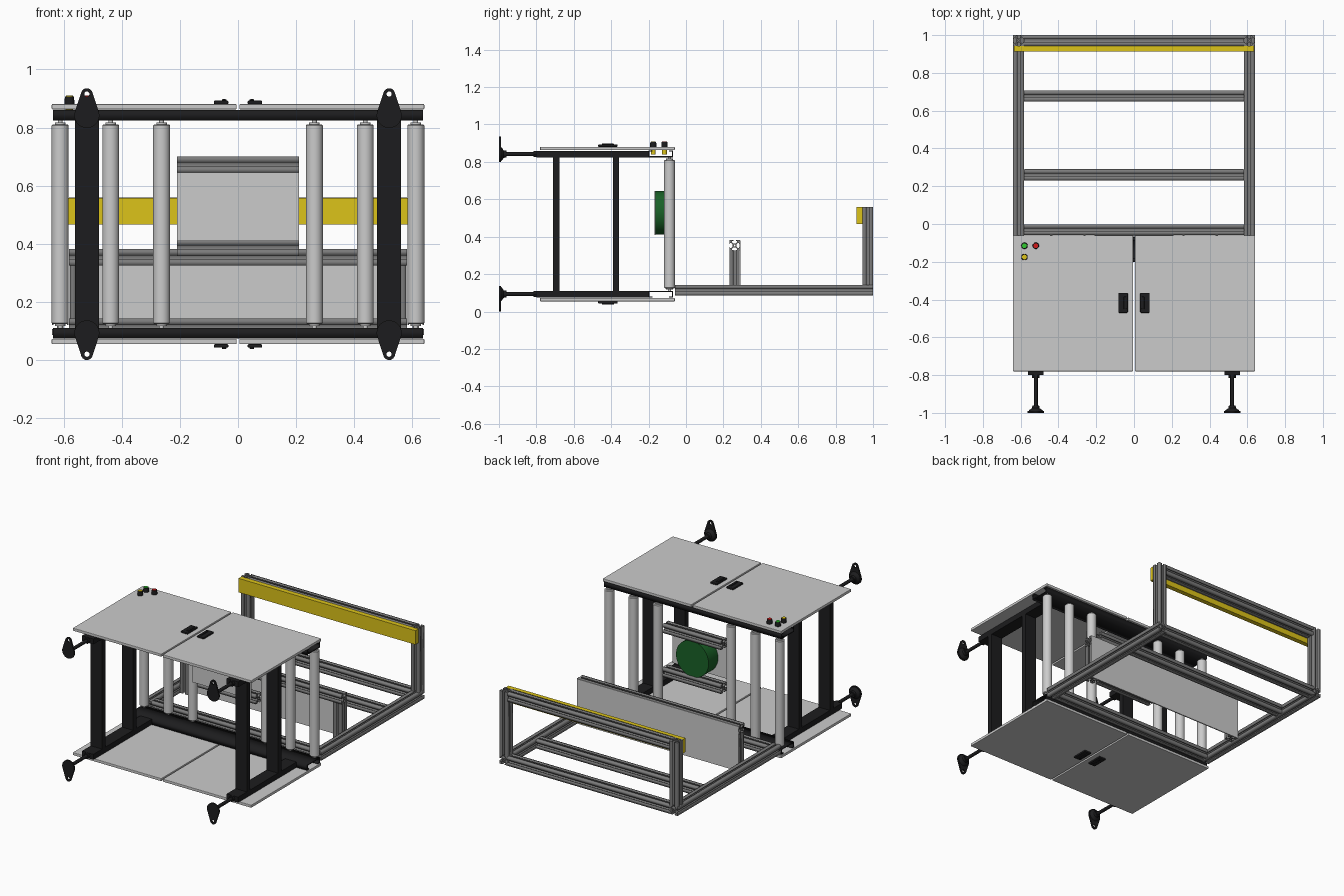
import bpy, bmesh, math
from mathutils import Matrix

if "Cube" in bpy.data.objects:
    bpy.data.objects.remove(bpy.data.objects["Cube"])

ZC = 0.4675  # mid height, the machine is symmetric about it


def material(name, rgb):
    m = bpy.data.materials.new(name)
    m.diffuse_color = (*rgb, 1)
    m.use_nodes = True
    m.node_tree.nodes["Principled BSDF"].inputs["Base Color"].default_value = m.diffuse_color
    return m


BLACK = material("black", (0.012, 0.012, 0.013))
YELLOW = material("yellow", (0.72, 0.55, 0.01))
GREEN = material("green", (0.01, 0.12, 0.02))
LIME = material("lime", (0.03, 0.6, 0.03))
RED = material("red", (0.65, 0.01, 0.01))
ALU = material("aluminium", (0.2, 0.2, 0.2))
AXES = {"x": Matrix(((0, 0, 1), (1, 0, 0), (0, 1, 0))),
        "y": Matrix(((1, 0, 0), (0, 0, -1), (0, 1, 0))),
        "z": Matrix.Identity(3)}


def add(name, mesh, mat=None):
    ob = bpy.data.objects.new(name, mesh)
    bpy.context.collection.objects.link(ob)
    if mat:
        mesh.materials.append(mat)
    return ob


def box(name, x, y, z, mat=None, bevel=0):
    bm = bmesh.new()
    bmesh.ops.create_cube(bm, size=1)
    for v in bm.verts:
        v.co = [lo + (hi - lo) * (c + 0.5) for (lo, hi), c in zip((x, y, z), v.co)]
    if bevel:
        bmesh.ops.bevel(bm, geom=bm.edges[:], offset=bevel, segments=2, affect="EDGES", profile=0.5)
    me = bpy.data.meshes.new(name)
    bm.to_mesh(me)
    bm.free()
    return add(name, me, mat)


def ring(u, v, r, n=24):
    return [(u + r * math.cos(2 * math.pi * i / n), v + r * math.sin(2 * math.pi * i / n)) for i in range(n)]


def extrude(name, loops, axis, lo, hi, at=(0, 0), mat=None):
    """Filled 2D loops (holes allowed) swept along a world axis from lo to hi."""
    cu = bpy.data.curves.new(name, "CURVE")
    cu.dimensions, cu.fill_mode, cu.extrude = "2D", "BOTH", (hi - lo) / 2
    for loop in loops:
        s = cu.splines.new("POLY")
        s.points.add(len(loop) - 1)
        for p, (u, v) in zip(s.points, loop):
            p.co = (u + at[0], v + at[1], 0, 1)
        s.use_cyclic_u = True
    tmp = bpy.data.objects.new(name, cu)
    me = bpy.data.meshes.new_from_object(tmp)
    bpy.data.objects.remove(tmp)
    mid = (lo + hi) / 2
    off = {"x": (mid, 0, 0), "y": (0, mid, 0), "z": (0, 0, mid)}[axis]
    me.transform(Matrix.Translation(off) @ AXES[axis].to_4x4())
    return add(name, me, mat)


def turned(name, profile, axis, at, mat=None, n=32):
    """Solid of revolution: profile is (position along axis, radius) pairs."""
    bm = bmesh.new()
    rows = [[bm.verts.new((u, v, t)) for u, v in ring(0, 0, r, n)] for t, r in profile]
    for a, b in zip(rows, rows[1:]):
        for i in range(n):
            bm.faces.new((a[i], a[(i + 1) % n], b[(i + 1) % n], b[i]))
    bm.faces.new(rows[0])
    bm.faces.new(rows[-1])
    rot = Matrix(((1, 0, 0), (0, 0, 1), (0, 1, 0))) if axis == "y" else AXES[axis]
    bmesh.ops.transform(bm, matrix=Matrix.Translation(at) @ rot.to_4x4(), verts=bm.verts)
    bmesh.ops.recalc_face_normals(bm, faces=bm.faces[:])
    me = bpy.data.meshes.new(name)
    bm.to_mesh(me)
    bm.free()
    ob = add(name, me, mat)
    bpy.ops.object.select_all(action="DESELECT")
    ob.select_set(True)
    bpy.context.view_layer.objects.active = ob
    bpy.ops.object.shade_smooth_by_angle(angle=math.radians(35))
    return ob


# T-slot aluminium section: one quarter turned four times, plus a centre bore
H = 0.0285
quarter = [(H, -H), (H, -0.007), (H - 0.005, -0.007), (H - 0.005, -0.014), (H - 0.011, -0.014),
           (0.011, -0.007), (0.011, 0.007), (H - 0.011, 0.014), (H - 0.005, 0.014),
           (H - 0.005, 0.007), (H, 0.007)]
SLOT = []
for c, s in ((1, 0), (0, 1), (-1, 0), (0, -1)):
    SLOT += [(c * u - s * v, s * u + c * v) for u, v in quarter]


def bar(name, axis, lo, hi, at):
    extrude(name, [SLOT, ring(0, 0, 0.005, 12)], axis, lo, hi, at, ALU)


# aluminium outfeed frame
ZR = 0.114
for sx in (-1, 1):
    bar("side_rail", "y", -0.06, 1.0, (sx * 0.611, ZR))
    bar("end_post", "z", 0.142, 0.56, (sx * 0.611, 0.9715))
    bar("panel_post", "z", 0.09, 0.325, (sx * 0.55, 0.26))
for y, z in ((-0.03, ZR), (0.677, ZR), (0.9715, ZR), (0.9715, 0.531), (0.26, 0.353)):
    bar("cross_bar", "x", -0.582, 0.582, (y, z))
box("back_panel", (-0.58, 0.58), (0.285, 0.292), (0.09, 0.38))
box("yellow_light_bar", (-0.635, 0.635), (0.912, 0.943), (0.467, 0.558), YELLOW)

# parts mirrored between the upper and lower side
for s in (-1, 1):
    def zz(a, b):
        return tuple(sorted((ZC + s * a, ZC + s * b)))

    # C-section beam carrying the roller ends, web inwards
    y0, y1, t = -0.2, -0.07, 0.006
    sect = [(y0, .393), (y0, .357), (y1, .357), (y1, .393), (y1 - .02, .393), (y1 - .02, .393 - t),
            (y1 - t, .393 - t), (y1 - t, .357 + t), (y0 + t, .357 + t), (y0 + t, .393 - t),
            (y0 + .02, .393 - t), (y0 + .02, .393)]
    extrude("roller_beam", [[(u, ZC + s * v) for u, v in sect]], "x", -0.637, 0.637, mat=BLACK)
    for sx in (-1, 1):
        box("door", tuple(sorted((sx * 0.005, sx * 0.641))), (-0.78, -0.06), zz(0.395, 0.413), bevel=0.003)
        box("door_handle", tuple(sorted((sx * 0.033, sx * 0.083))), (-0.47, -0.365),
            zz(0.413, 0.425), BLACK, 0.004)
        box("handle_grip", tuple(sorted((sx * 0.04, sx * 0.055))), (-0.45, -0.385),
            zz(0.42, 0.43), BLACK, 0.003)
        xl = (sx * 0.52 - 0.041, sx * 0.52 + 0.041)
        box("leg", xl, (-0.8, -0.2), zz(0.357, 0.392), BLACK)
        # levelling foot with a teardrop bolt-down plate
        zf = ZC + s * 0.374
        R, r, d = 0.043, 0.02, 0.0735
        a = math.acos((R - r) / d)
        tear = [(R * math.sin(w), R * math.cos(w))
                for w in (a + (2 * math.pi - 2 * a) * i / 28 for i in range(29))]
        tear += [(r * math.sin(w), d + r * math.cos(w)) for w in (-a + 2 * a * i / 12 for i in range(13))]
        loops = [[(u, s * v) for u, v in lp] for lp in (tear, ring(0, d, 0.009, 16))]
        extrude("foot_plate", loops, "y", -1.0, -0.99, (sx * 0.52, zf), BLACK)
        turned("foot_hub", [(-0.99, 0.038), (-0.984, 0.034), (-0.975, 0.02), (-0.96, 0.018)], "y",
               (sx * 0.52, 0, zf), BLACK)
        turned("foot_rod", [(-0.96, 0.0105), (-0.79, 0.0105)], "y", (sx * 0.52, 0, zf), BLACK, 20)
        turned("foot_nut", [(-0.815, 0.019), (-0.8, 0.019)], "y", (sx * 0.52, 0, zf), BLACK, 6)

# black cross members tying the two sides together
for sx in (-1, 1):
    for y in (-0.693, -0.374):
        box("cross_member", (sx * 0.52 - 0.041, sx * 0.52 + 0.041), (y - 0.017, y + 0.017),
            (0.11, 0.825), BLACK)

# rollers with stepped axle ends
for x in (-0.612, -0.438, -0.263, 0.263, 0.438, 0.612):
    turned("roller", [(0.105, 0.008), (0.117, 0.008), (0.117, 0.018), (0.124, 0.018), (0.124, 0.025),
                      (0.128, 0.029), (0.807, 0.029), (0.811, 0.025), (0.811, 0.018), (0.818, 0.018),
                      (0.818, 0.008), (0.83, 0.008)], "z", (x, -0.088, 0))

# central turntable unit
for z in (0.387, 0.672):
    bar("turntable_bar", "x", -0.21, 0.21, (-0.088, z))
box("turntable_plate", (-0.21, 0.21), (-0.168, -0.162), (0.41, 0.645))
turned("turntable_disc", [(-0.162, 0.117), (-0.065, 0.117)], "y", (0, 0, 0.528), GREEN, 48)

# push buttons
for x, y, m in ((-0.58, -0.115, LIME), (-0.52, -0.115, RED), (-0.58, -0.175, YELLOW)):
    turned("button_body", [(0.84, 0.013), (0.88, 0.013)], "z", (x, y, 0), YELLOW, 24)
    turned("button_ring", [(0.88, 0.017), (0.89, 0.017), (0.907, 0.0155)], "z", (x, y, 0), BLACK, 24)
    turned("button_cap", [(0.9, 0.0125), (0.91, 0.0125)], "z", (x, y, 0), m, 24)
